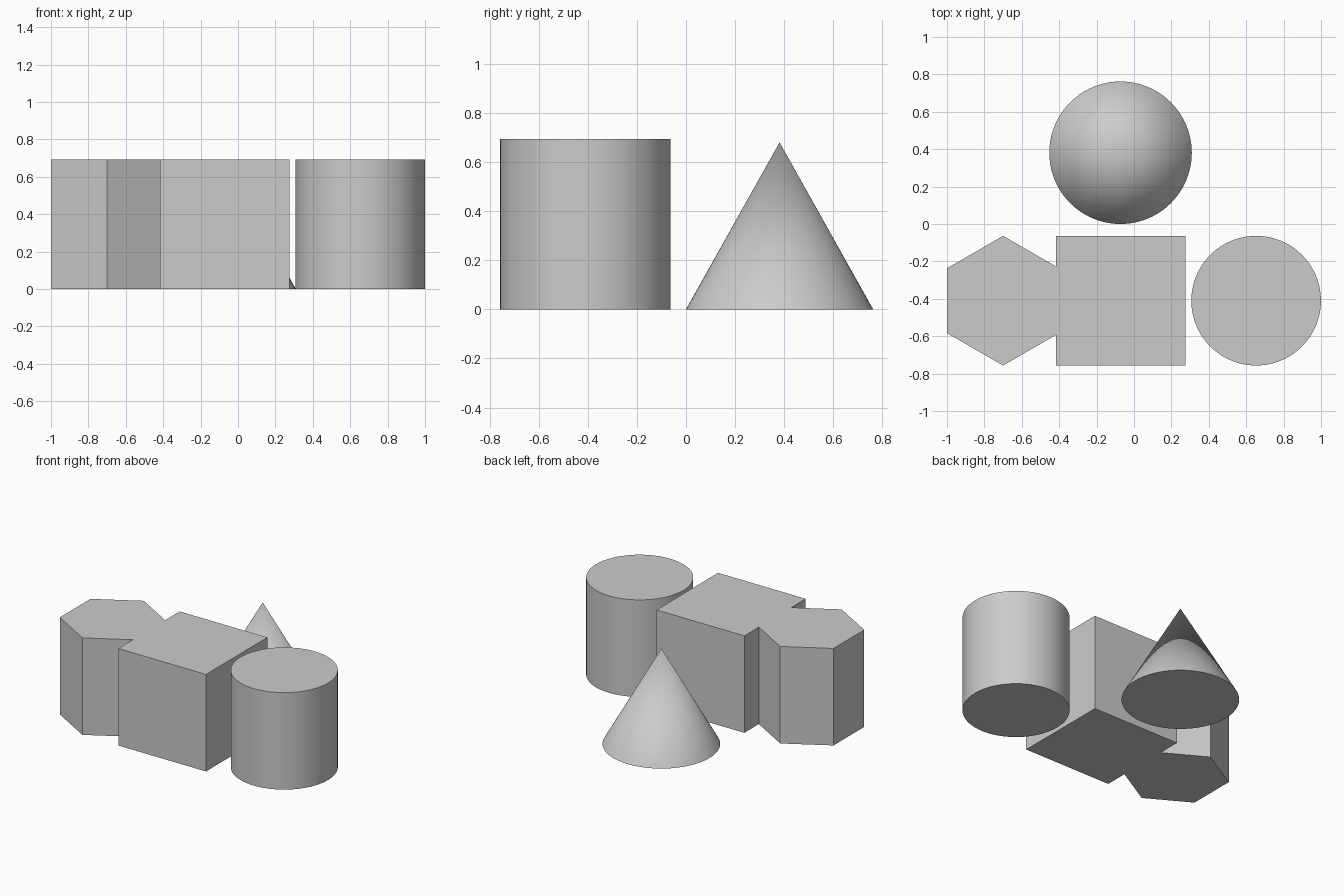
import bpy
import math

cube = bpy.data.objects.get("Cube")
if cube:
    bpy.data.objects.remove(cube, do_unlink=True)

GREY = (0.6, 0.6, 0.6, 1.0)
mat = bpy.data.materials.new("plain grey")
mat.use_nodes = True
mat.diffuse_color = GREY
mat.node_tree.nodes["Principled BSDF"].inputs["Base Color"].default_value = GREY

SIZE = 0.693          # width and height shared by the prisms
RADIUS = SIZE / 2
ROW_Y = -0.41         # centre line of the front row


def finish(name, smooth=False):
    obj = bpy.context.object
    obj.name = name
    obj.data.materials.append(mat)
    if smooth:
        bpy.ops.object.shade_smooth_by_angle(angle=math.radians(30))
    return obj


# Hexagonal prism, points facing front and back, running into the block
bpy.ops.mesh.primitive_cylinder_add(vertices=6, radius=RADIUS, depth=SIZE,
                                    location=(-0.70, ROW_Y, SIZE / 2))
finish("hexagonal_prism")

# Square block
bpy.ops.mesh.primitive_cube_add(size=SIZE, location=(-0.07, ROW_Y, SIZE / 2))
finish("square_block")

# Round cylinder
bpy.ops.mesh.primitive_cylinder_add(vertices=96, radius=RADIUS, depth=SIZE,
                                    location=(0.653, ROW_Y, SIZE / 2))
finish("round_cylinder", smooth=True)

# Cone standing behind the row
bpy.ops.mesh.primitive_cone_add(vertices=96, radius1=0.381, radius2=0, depth=0.68,
                                location=(-0.072, 0.381, 0.34))
finish("cone", smooth=True)
